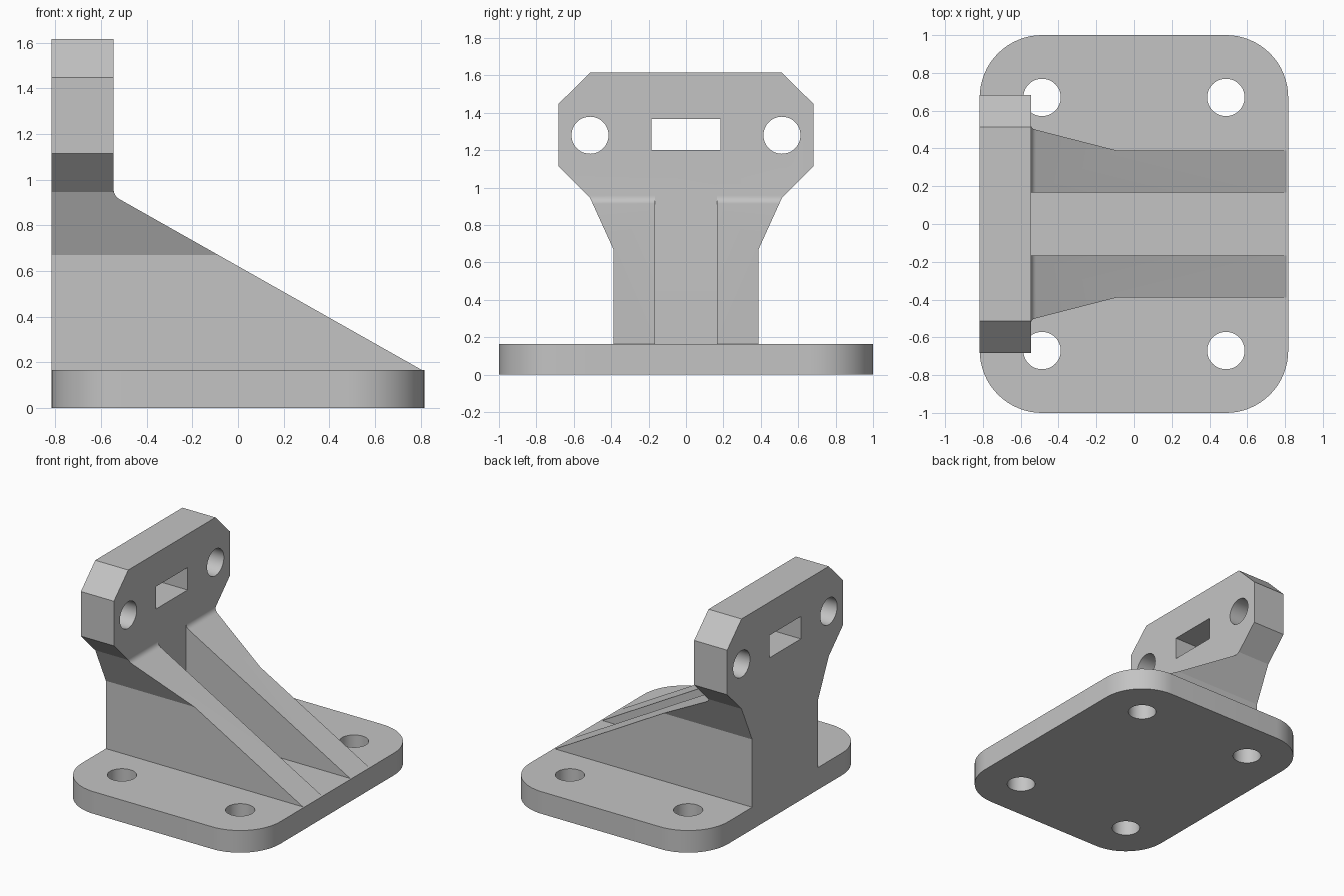
import bpy, bmesh, math
from mathutils import Vector

if "Cube" in bpy.data.objects:
    bpy.data.objects.remove(bpy.data.objects["Cube"])

HALF_X, HALF_Y, BASE_Z = 0.817, 1.0, 0.165
PLATE_X = -0.545          # front face of the upright plate

AXES = {
    "x": lambda a, b, d: (d, a, b),
    "y": lambda a, b, d: (a, d, b),
    "z": lambda a, b, d: (a, b, d),
}


def prism(name, pts, axis, lo, hi):
    """Extrude a 2D outline along an axis from lo to hi."""
    place = AXES[axis]
    bm = bmesh.new()
    ends = [[bm.verts.new(place(a, b, d)) for a, b in pts] for d in (lo, hi)]
    bm.faces.new(ends[0])
    bm.faces.new(ends[1])
    n = len(pts)
    for i in range(n):
        j = (i + 1) % n
        bm.faces.new((ends[0][i], ends[0][j], ends[1][j], ends[1][i]))
    bmesh.ops.recalc_face_normals(bm, faces=bm.faces)
    me = bpy.data.meshes.new(name)
    bm.to_mesh(me)
    bm.free()
    ob = bpy.data.objects.new(name, me)
    bpy.context.collection.objects.link(ob)
    return ob


def arc(cx, cy, r, start, end, steps):
    return [(cx + r * math.cos(math.radians(start + (end - start) * i / steps)),
             cy + r * math.sin(math.radians(start + (end - start) * i / steps)))
            for i in range(steps + 1)]


def circle(cx, cy, r):
    return arc(cx, cy, r, 0, 360, 48)[:-1]


def rect(a0, b0, a1, b1):
    return [(a0, b0), (a1, b0), (a1, b1), (a0, b1)]


def combine(target, tool, operation="DIFFERENCE"):
    """Apply a boolean and remove the tool object."""
    mod = target.modifiers.new("bool", "BOOLEAN")
    mod.operation, mod.solver, mod.object = operation, "EXACT", tool
    bpy.ops.object.select_all(action="DESELECT")
    bpy.context.view_layer.objects.active = target
    target.select_set(True)
    bpy.ops.object.modifier_apply(modifier=mod.name)
    bpy.data.objects.remove(tool)


# base plate with round corners and four bolt holes
R = 0.33
cx, cy = HALF_X - R, HALF_Y - R
outline = (arc(cx, cy, R, 0, 90, 16) + arc(-cx, cy, R, 90, 180, 16)
           + arc(-cx, -cy, R, 180, 270, 16) + arc(cx, -cy, R, 270, 360, 16))
base = prism("mounting_bracket", outline, "z", 0, BASE_Z)
for sx in (-1, 1):
    for sy in (-1, 1):
        combine(base, prism("bolt_cutter", circle(sx * cx, sy * cy, 0.099), "z", -0.1, 0.3))

# upright head and ribs share one outline, extruded the full length
half = [(0.388, 0.05), (0.388, 0.67), (0.513, 0.945), (0.682, 1.115),
        (0.682, 1.447), (0.513, 1.615)]
body = prism("upright", half + [(-y, z) for y, z in reversed(half)], "x", -HALF_X, 0.81)

# sloping cut over the ribs, with a small fillet at the plate
slope, end_x = 0.565, 0.807
line = lambda x: BASE_Z + slope * (end_x - x)
p0 = Vector((PLATE_X, line(PLATE_X) + 0.03))
p1 = Vector((PLATE_X, line(PLATE_X)))
p2 = Vector((PLATE_X + 0.026, line(PLATE_X + 0.026)))
fillet = [tuple(p0 * (1 - t) ** 2 + p1 * 2 * t * (1 - t) + p2 * t * t)
          for t in (i / 6 for i in range(7))]
combine(body, prism("slope_cutter", [(PLATE_X, 2)] + fillet + [(1, line(1)), (1, 2)],
                    "y", -1.2, 1.2))

# channel between the two ribs
combine(body, prism("channel_cutter", rect(-0.167, 0.1, 0.167, 1.1), "x", PLATE_X, 1.2))

# head holes and slot
for s in (-1, 1):
    combine(body, prism("head_hole_cutter", circle(s * 0.513, 1.28, 0.099), "x", -1, 0))
combine(body, prism("slot_cutter", rect(-0.185, 1.2, 0.185, 1.367), "x", -1, 0))

# one solid bracket
combine(base, body, "UNION")

mat = bpy.data.materials.new("plain grey")
mat.diffuse_color = (0.55, 0.55, 0.55, 1)
mat.use_nodes = True
mat.node_tree.nodes["Principled BSDF"].inputs["Base Color"].default_value = mat.diffuse_color
base.data.materials.clear()
base.data.materials.append(mat)
for p in base.data.polygons:
    p.material_index = 0
bpy.context.view_layer.objects.active = base
base.select_set(True)
bpy.ops.object.shade_smooth_by_angle(angle=math.radians(18))
